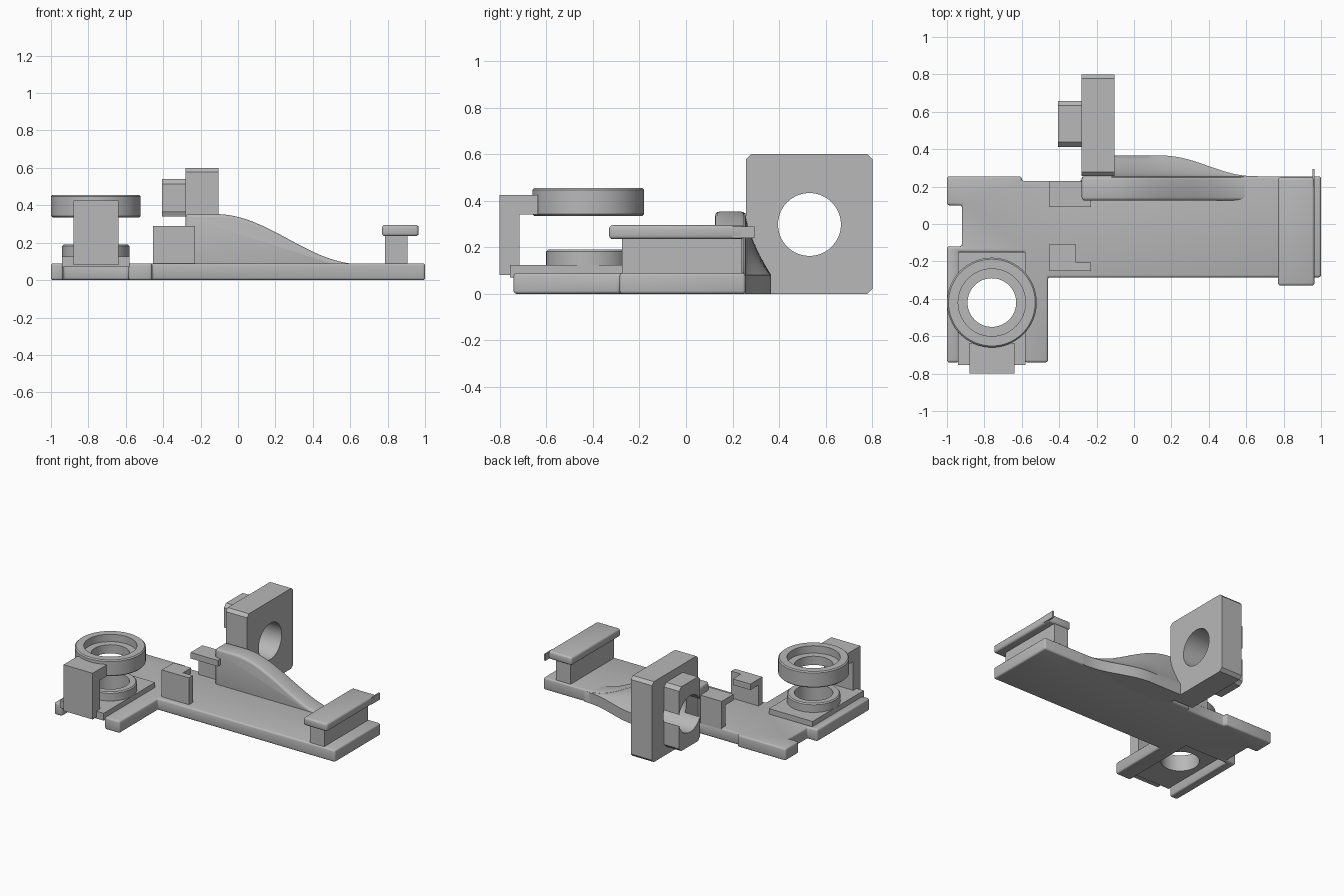
import bpy, bmesh, math

cube = bpy.data.objects.get("Cube")
if cube:
    bpy.data.objects.remove(cube, do_unlink=True)

grey = bpy.data.materials.new("plain_grey")
grey.use_nodes = True
grey.diffuse_color = (0.48, 0.48, 0.48, 1)
grey.node_tree.nodes["Principled BSDF"].inputs["Base Color"].default_value = (0.48, 0.48, 0.48, 1)


def activate(ob):
    bpy.ops.object.select_all(action='DESELECT')
    ob.select_set(True)
    bpy.context.view_layer.objects.active = ob


def finish(name, bm, bevel=0, smooth=True):
    bmesh.ops.recalc_face_normals(bm, faces=bm.faces)
    me = bpy.data.meshes.new(name)
    bm.to_mesh(me)
    bm.free()
    me.materials.append(grey)
    ob = bpy.data.objects.new(name, me)
    bpy.context.collection.objects.link(ob)
    activate(ob)
    if bevel:
        mod = ob.modifiers.new("bevel", 'BEVEL')
        mod.width, mod.segments = bevel, 3
        mod.limit_method, mod.angle_limit = 'ANGLE', math.radians(40)
        bpy.ops.object.modifier_apply(modifier=mod.name)
    if smooth:
        bpy.ops.object.shade_smooth_by_angle(angle=math.radians(35))
    return ob


def prism(name, pts, axis, lo, hi, bevel=0):
    """Extrude a 2D outline along one axis."""
    place = {'x': lambda a, b, c: (c, a, b),
             'y': lambda a, b, c: (a, c, b),
             'z': lambda a, b, c: (a, b, c)}[axis]
    bm = bmesh.new()
    ends = [[bm.verts.new(place(a, b, c)) for a, b in pts] for c in (lo, hi)]
    for loop in ends:
        bm.faces.new(loop)
    n = len(pts)
    for i in range(n):
        j = (i + 1) % n
        bm.faces.new((ends[0][i], ends[0][j], ends[1][j], ends[1][i]))
    return finish(name, bm, bevel)


def box(name, x0, x1, y0, y1, z0, z1, bevel=0):
    return prism(name, [(x0, y0), (x1, y0), (x1, y1), (x0, y1)], 'z', z0, z1, bevel)


def circle(cx, cy, r, n=64):
    return [(cx + r * math.cos(math.tau * i / n), cy + r * math.sin(math.tau * i / n)) for i in range(n)]


def drill(ob, cx, cy, r, axis, lo, hi):
    cutter = prism("cutter", circle(cx, cy, r), axis, lo, hi)
    cutter.hide_render = True
    mod = ob.modifiers.new("hole", 'BOOLEAN')
    mod.operation, mod.object, mod.solver = 'DIFFERENCE', cutter, 'EXACT'
    activate(ob)
    bpy.ops.object.modifier_apply(modifier=mod.name)
    bpy.data.objects.remove(cutter, do_unlink=True)
    bpy.ops.object.shade_smooth_by_angle(angle=math.radians(35))


def ring(name, cx, cy, section, n=64):
    """Revolve a closed (radius, height) section around a vertical axis."""
    bm = bmesh.new()
    rows = [[bm.verts.new((x, y, z)) for x, y in circle(cx, cy, r, n)] for r, z in section]
    for k, row in enumerate(rows):
        nxt = rows[(k + 1) % len(rows)]
        for i in range(n):
            j = (i + 1) % n
            bm.faces.new((row[i], row[j], nxt[j], nxt[i]))
    return finish(name, bm)


def ease(x, start, end):
    """Smooth fall from 1 at start to 0 at end."""
    t = min(max((x - start) / (end - start), 0), 1)
    return 0.5 + 0.5 * math.cos(math.pi * t)


# Base plate with an open slot for the carrier and a notch in the end
prism("base_plate", [
    (-1, -0.74), (-0.935, -0.74), (-0.935, -0.15), (-0.585, -0.15), (-0.585, -0.74),
    (-0.46, -0.74), (-0.46, -0.285), (1, -0.285), (1, 0.255), (-0.28, 0.255),
    (-0.28, 0.23), (-0.6, 0.23), (-0.6, 0.255), (-1, 0.255), (-1, 0.1),
    (-0.92, 0.1), (-0.92, -0.12), (-1, -0.12)], 'z', 0, 0.09, 0.014)

# Sliding carrier with two rings and a post
CX, CY = -0.76, -0.42
carrier = box("carrier_plate", -0.94, -0.58, -0.755, -0.15, 0.07, 0.125)
drill(carrier, CX, CY, 0.13, 'z', -0.1, 0.3)
ring("lower_ring", CX, CY, [(0.13, 0.12), (0.18, 0.12), (0.18, 0.182), (0.172, 0.19), (0.13, 0.19)])
ring("upper_ring", CX, CY, [(0.13, 0.335), (0.232, 0.335), (0.24, 0.343), (0.24, 0.447),
                            (0.232, 0.455), (0.18, 0.455), (0.18, 0.4), (0.13, 0.4)])
prism("ring_post", [(-0.8, 0.08), (-0.715, 0.08), (-0.715, 0.34), (-0.635, 0.34),
                    (-0.635, 0.425), (-0.8, 0.425)], 'x', -0.88, -0.64)

# Pair of inward-facing hooks
box("front_hook_wall", -0.455, -0.23, -0.25, -0.205, 0.08, 0.29)
box("front_hook_lip", -0.455, -0.31, -0.21, -0.11, 0.245, 0.29)
box("back_hook_wall", -0.455, -0.23, 0.185, 0.23, 0.08, 0.29)
box("back_hook_lip", -0.455, -0.23, 0.09, 0.19, 0.245, 0.29)

# Sloping side wall
def wall_height(x):
    return 0.085 + 0.268 * ease(x, -0.12, 0.66)

steps = [-0.12 + 0.78 * i / 32 for i in range(33)]
prism("side_wall", [(-0.28, 0.02), (-0.28, 0.353)] + [(x, wall_height(x)) for x in steps] + [(0.66, 0.02)],
      'y', 0.125, 0.255, 0.018)

# Concave web joining the wall to the upright block
bm = bmesh.new()
rows = []
for x in steps:
    reach = 0.11 * ease(x, 0.15, 0.64) + 0.001
    top = wall_height(x) - 0.006
    foot = min(0.08, top - 0.003)
    pts = [(0.2, 0.0), (0.255 + reach, 0.0), (0.255 + reach, foot)]
    for k in range(1, 9):
        t = k / 8
        pts.append((0.255 + reach * (1 - t) ** 1.5, foot + (top - foot) * t))
    pts.append((0.2, top))
    rows.append([bm.verts.new((x, y, z)) for y, z in pts])
for a, b in zip(rows, rows[1:]):
    for i in range(len(a)):
        j = (i + 1) % len(a)
        bm.faces.new((a[i], a[j], b[j], b[i]))
bm.faces.new(rows[0])
bm.faces.new(rows[-1])
finish("curved_web", bm)

# Upright block with through hole, and the split boss beside it
def chamfered(y0, y1, z0, z1, c):
    return [(y0 + c, z0), (y1 - c, z0), (y1, z0 + c), (y1, z1 - c),
            (y1 - c, z1), (y0 + c, z1), (y0, z1 - c), (y0, z0 + c)]

HY, HZ, HR = 0.53, 0.298, 0.135
block = prism("upright_block", chamfered(0.257, 0.8, 0, 0.6, 0.022), 'x', -0.28, -0.105)
boss = prism("split_boss", chamfered(0.413, 0.658, 0.06, 0.54, 0.025), 'x', -0.405, -0.279)
for part in (block, boss):
    drill(part, HY, HZ, HR, 'x', -0.6, 0.1)

# End clamp: stem, cap and thin lip
box("clamp_stem", 0.785, 0.905, -0.275, 0.24, 0.08, 0.24)
box("clamp_cap", 0.77, 0.965, -0.33, 0.25, 0.235, 0.295, 0.015)
box("clamp_lip", 0.955, 0.965, 0.2, 0.295, 0.24, 0.29)
